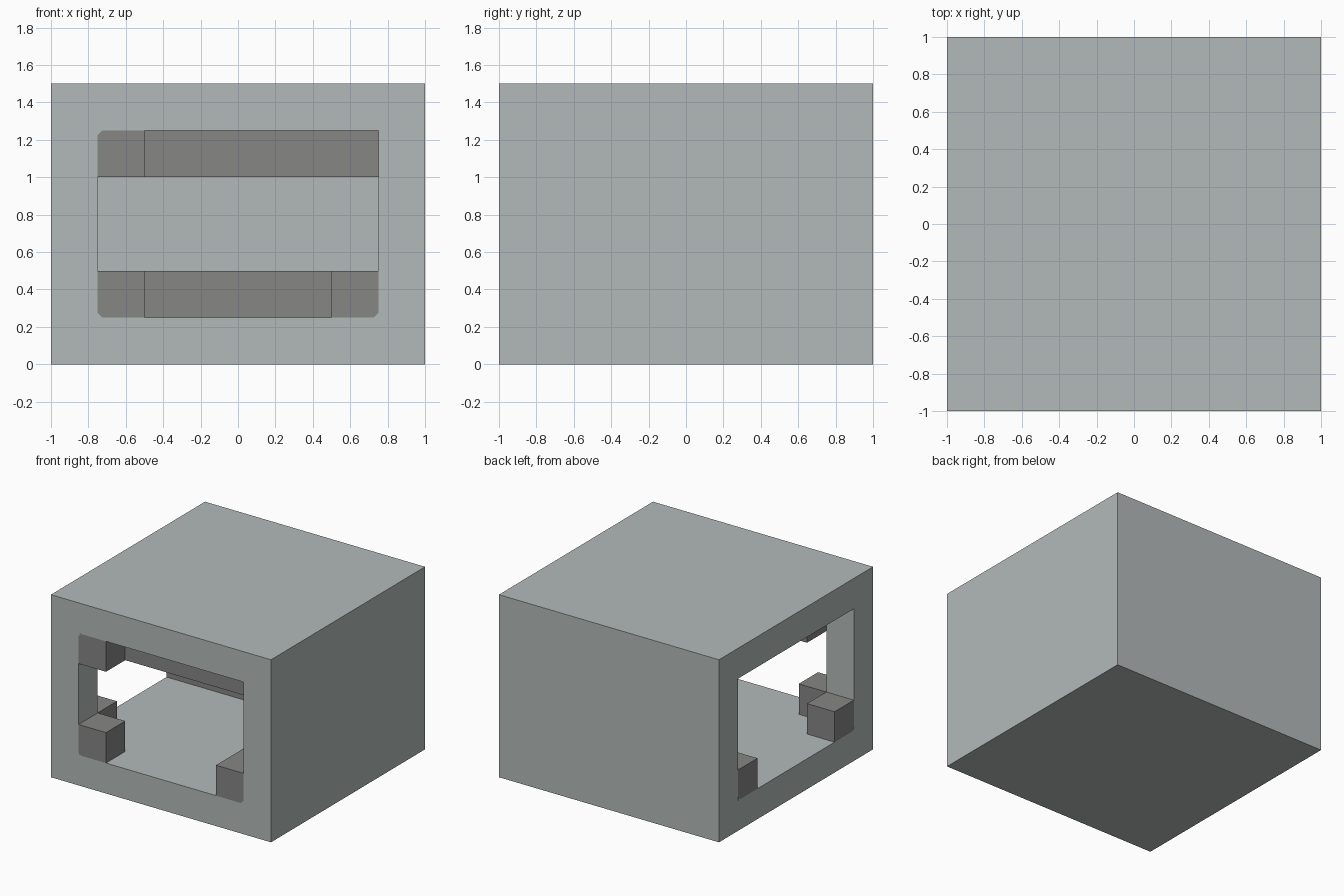
import bpy, bmesh
from mathutils import Vector

cube = bpy.data.objects.get("Cube")
if cube:
    bpy.data.objects.remove(cube, do_unlink=True)


def material(name, color):
    mat = bpy.data.materials.new(name)
    mat.use_nodes = True
    mat.diffuse_color = color
    mat.node_tree.nodes["Principled BSDF"].inputs["Base Color"].default_value = color
    return mat


wall_grey = material("wall grey", (0.45, 0.49, 0.485, 1))
trim_grey = material("trim grey", (0.238, 0.238, 0.235, 1))


def prism(name, points, sweep, mat):
    """Sweep a flat outline along a vector into a closed solid."""
    bm = bmesh.new()
    face = bm.faces.new([bm.verts.new(p) for p in points])
    swept = bmesh.ops.extrude_face_region(bm, geom=[face], use_keep_orig=True)
    verts = [v for v in swept["geom"] if isinstance(v, bmesh.types.BMVert)]
    bmesh.ops.translate(bm, vec=Vector(sweep), verts=verts)
    bmesh.ops.recalc_face_normals(bm, faces=bm.faces)
    mesh = bpy.data.meshes.new(name)
    bm.to_mesh(mesh)
    bm.free()
    mesh.materials.append(mat)
    obj = bpy.data.objects.new(name, mesh)
    bpy.context.collection.objects.link(obj)
    return obj


def plan(name, outline, bottom, top, mat):
    return prism(name, [(x, y, bottom) for x, y in outline], (0, 0, top - bottom), mat)


def box(name, x0, x1, y0, y1, z0, z1, mat):
    return plan(name, [(x0, y0), (x1, y0), (x1, y1), (x0, y1)], z0, z1, mat)


# Levels: wall thickness and trim size share one module
E, I, T = 1.0, 0.75, 0.5
FLOOR, LOW, HIGH, CEILING = 0.25, 0.5, 1.0, 1.25

# Hollow shell with a corner passage open at the front and one side
shell = box("shell", -E, E, -E, E, 0, 1.5, wall_grey)
out = E + 0.1
cutter = plan("passage_cutter",
              [(-I, -out), (I, -out), (I, I), (-out, I), (-out, -I), (-I, -I)],
              FLOOR, CEILING, wall_grey)
cutter.hide_render = True
cut = shell.modifiers.new("passage", "BOOLEAN")
cut.operation = "DIFFERENCE"
cut.solver = "EXACT"
cut.object = cutter
bpy.context.view_layer.objects.active = shell
bpy.ops.object.modifier_apply(modifier=cut.name)
bpy.data.objects.remove(cutter, do_unlink=True)

# Floor rail following the outer walls of the turn
plan("outer_floor_rail", [(T, -E), (I, -E), (I, I), (-E, I), (-E, T), (T, T)],
     FLOOR, LOW, trim_grey)

# Blocks at the inner corner, and the ceiling beam
box("front_floor_block", -I, -T, -E, -I, FLOOR, LOW, trim_grey)
box("side_floor_block", -E, -I, -I, -T, FLOOR, LOW, trim_grey)
box("front_ceiling_block", -I, -T, -E, -I, HIGH, CEILING, trim_grey)
box("ceiling_beam", -I, I, -I, -T, HIGH, CEILING, trim_grey)

# Small wall-coloured fillets softening the outer corners of the trim
R, THIN = 0.025, 0.001


def fillet(name, side, across, z, z_dir):
    inward = -R if across > 0 else R
    flat = [(across, z), (across + inward, z), (across, z + z_dir * R)]
    if side == "front":
        prism(name, [(a, -E, h) for a, h in flat], (0, -THIN, 0), wall_grey)
    else:
        prism(name, [(-E, a, h) for a, h in flat], (-THIN, 0, 0), wall_grey)


for side in ("front", "side"):
    for across in (-I, I):
        fillet(side + "_floor_fillet", side, across, FLOOR, 1)
fillet("front_ceiling_fillet", "front", -I, CEILING, -1)
